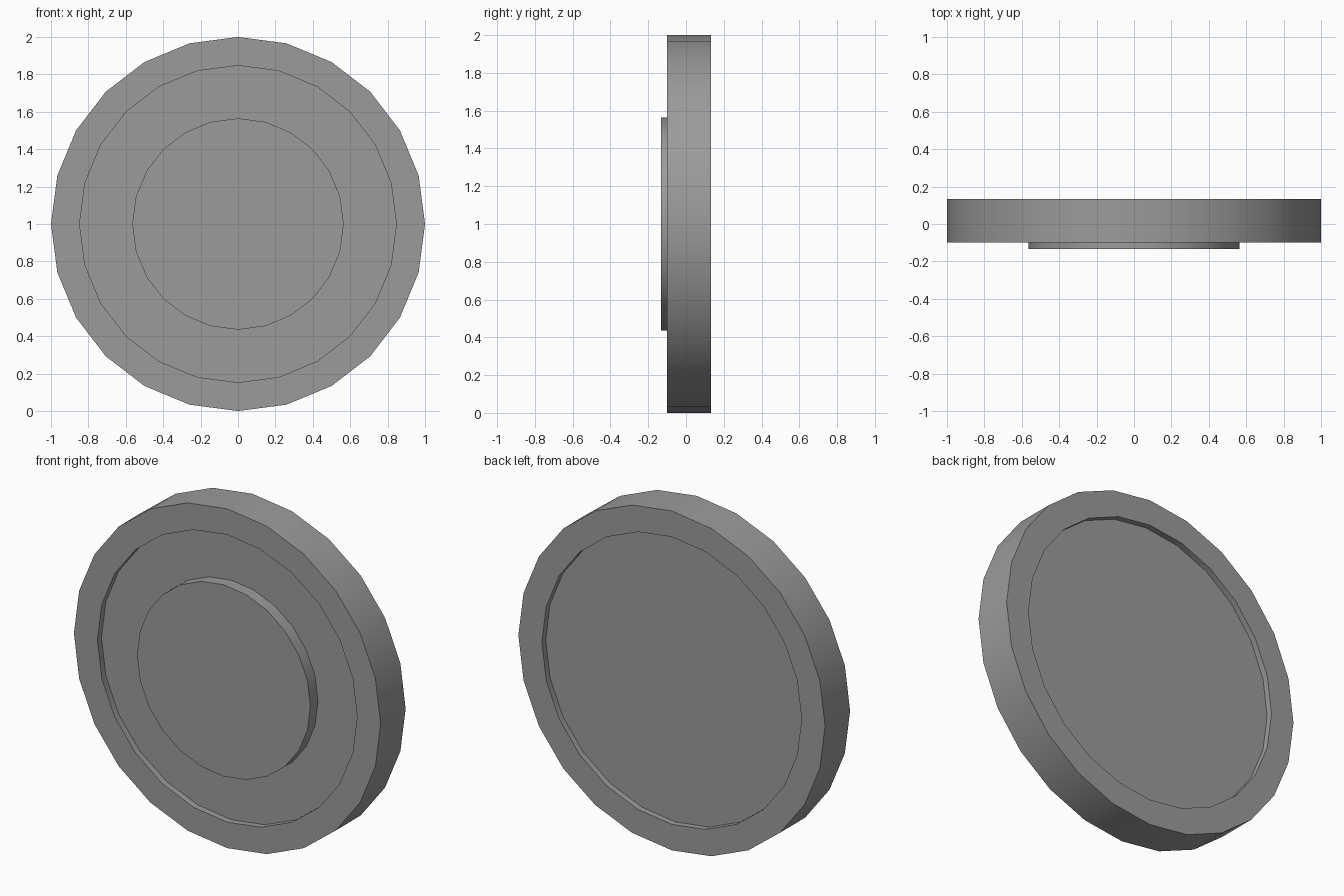
import bpy, bmesh
from math import sin, cos, tau

if "Cube" in bpy.data.objects:
    bpy.data.objects.remove(bpy.data.objects["Cube"])

SIDES = 24


def lathe(name, profile):
    """Spin a (radius, y) profile around the y axis through z = 1, capping both ends."""
    bm = bmesh.new()
    rings = [[bm.verts.new((r * cos(tau * i / SIDES), y, 1 + r * sin(tau * i / SIDES)))
              for i in range(SIDES)] for r, y in profile]
    for a, b in zip(rings, rings[1:]):
        for i in range(SIDES):
            j = (i + 1) % SIDES
            bm.faces.new((a[i], a[j], b[j], b[i]))
    bm.faces.new(rings[0])
    bm.faces.new(rings[-1])
    bmesh.ops.recalc_face_normals(bm, faces=bm.faces)
    mesh = bpy.data.meshes.new(name)
    bm.to_mesh(mesh)
    bm.free()
    obj = bpy.data.objects.new(name, mesh)
    bpy.context.collection.objects.link(obj)
    bpy.ops.object.select_all(action='DESELECT')
    obj.select_set(True)
    bpy.context.view_layer.objects.active = obj
    bpy.ops.object.shade_smooth_by_angle(angle=0.5236)
    return obj


# Disc: front boss, recessed ring, outer rim, recessed back
disc = lathe("round_disc", [
    (0.565, -0.133), (0.565, -0.062),
    (0.847, -0.062), (0.847, -0.10),
    (1.0, -0.10), (1.0, 0.133),
    (0.847, 0.133), (0.847, 0.097),
])

# Dark grey finish
dark = bpy.data.materials.new("dark_grey")
dark.diffuse_color = (0.33, 0.33, 0.33, 1)
dark.use_nodes = True
dark.node_tree.nodes["Principled BSDF"].inputs["Base Color"].default_value = dark.diffuse_color
disc.data.materials.append(dark)
